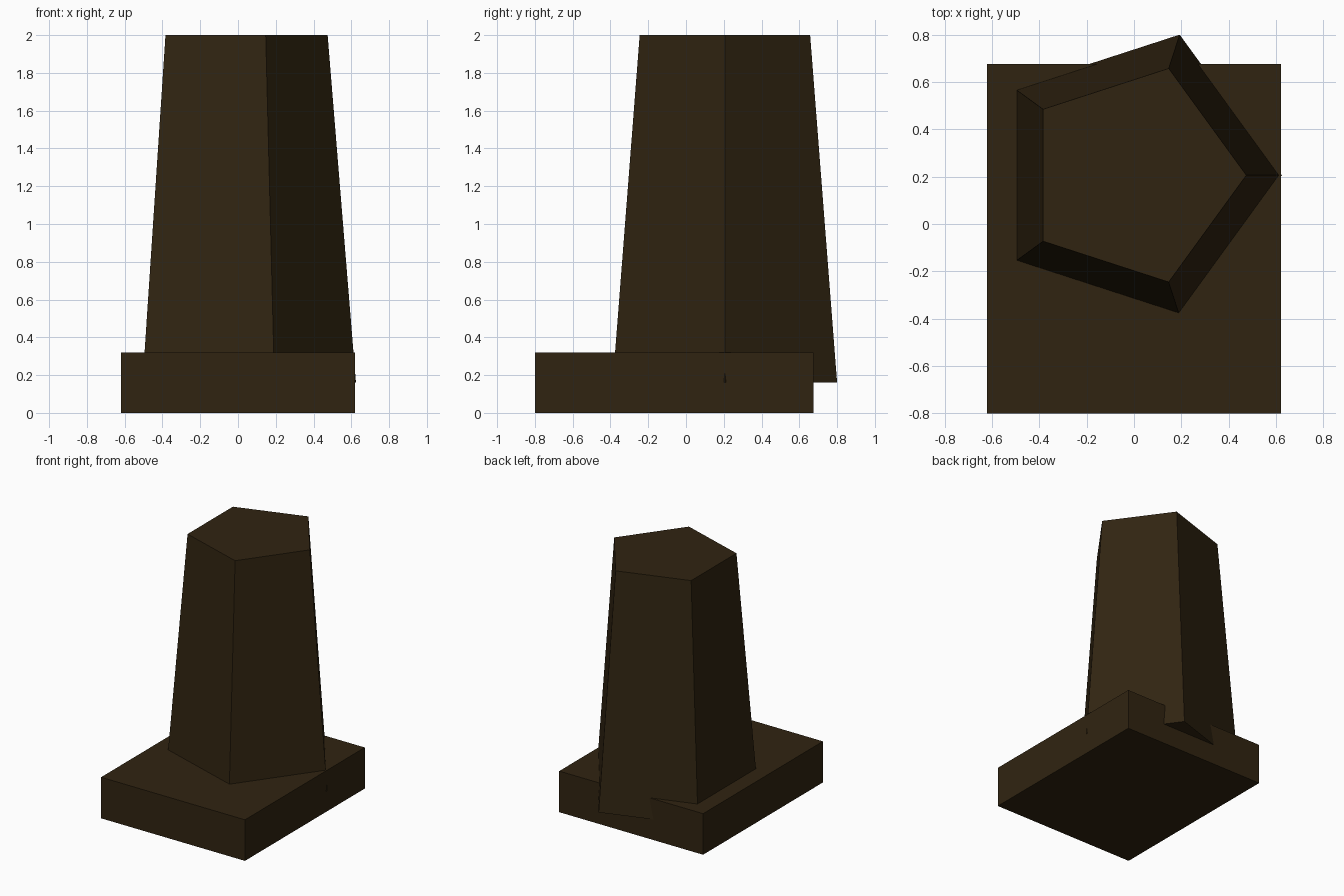
import bpy

if "Cube" in bpy.data.objects:
    bpy.data.objects.remove(bpy.data.objects["Cube"])

brown = bpy.data.materials.new("dark brown")
brown.diffuse_color = (0.030, 0.0175, 0.0055, 1)
brown.use_nodes = True
brown.node_tree.nodes["Principled BSDF"].inputs["Base Color"].default_value = brown.diffuse_color

# Rectangular base slab
bpy.ops.mesh.primitive_cube_add(size=1, location=(0, -0.0625, 0.16))
base = bpy.context.object
base.name = "base_slab"
base.scale = (1.24, 1.475, 0.32)
base.data.materials.append(brown)

# Tapered five-sided column, one corner pointing to +x, overhanging the back
bpy.ops.mesh.primitive_cone_add(vertices=5, radius1=0.6245, radius2=0.4745,
                                depth=1.84, location=(0, 0.206, 1.08))
column = bpy.context.object
column.name = "tapered_column"
# The primitive's first corner lies on +y, so turn it a quarter to +x
column.rotation_euler.z = -1.5707963
column.data.materials.append(brown)
